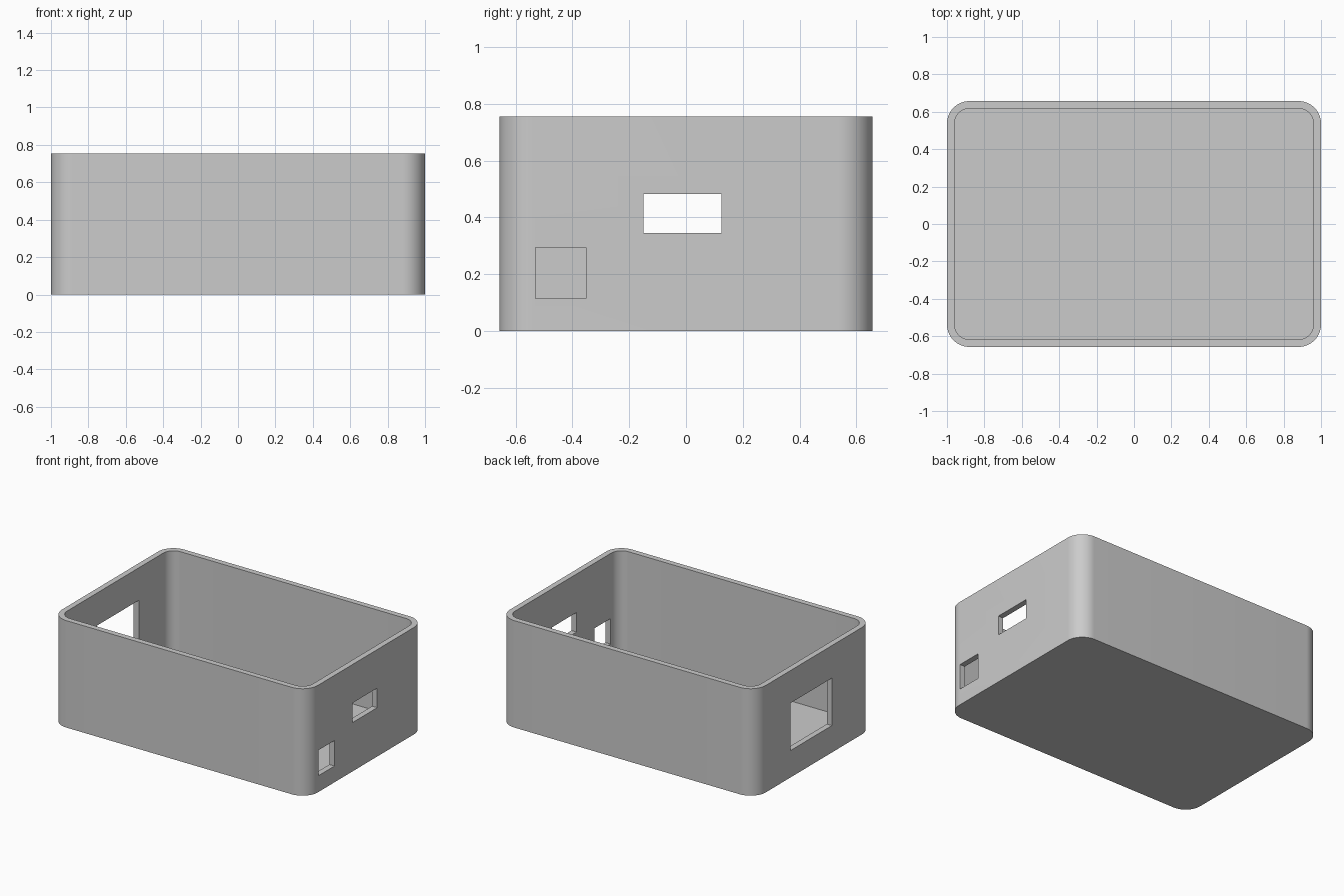
import bpy, bmesh, math

cube = bpy.data.objects.get("Cube")
if cube:
    bpy.data.objects.remove(cube, do_unlink=True)

HALF_X, HALF_Y, HEIGHT = 1.0, 0.657, 0.755
WALL, RADIUS = 0.04, 0.12

grey = bpy.data.materials.new("plain grey")
grey.use_nodes = True
colour = (0.6, 0.6, 0.6, 1)
grey.diffuse_color = colour
grey.node_tree.nodes["Principled BSDF"].inputs["Base Color"].default_value = colour


def rounded_block(name, hx, hy, radius, z0, z1, steps=16):
    """Upright block with rounded vertical corners."""
    bm = bmesh.new()
    ring = []
    for i, (sx, sy) in enumerate([(1, 1), (-1, 1), (-1, -1), (1, -1)]):
        for k in range(steps + 1):
            a = math.pi / 2 * (i + k / steps)
            ring.append(bm.verts.new((sx * (hx - radius) + radius * math.cos(a),
                                      sy * (hy - radius) + radius * math.sin(a), z0)))
    base = bm.faces.new(ring)
    top = bmesh.ops.extrude_face_region(bm, geom=[base])["geom"]
    bmesh.ops.translate(bm, vec=(0, 0, z1 - z0),
                        verts=[v for v in top if isinstance(v, bmesh.types.BMVert)])
    bmesh.ops.recalc_face_normals(bm, faces=bm.faces)
    return add_object(name, bm)


def port_cutter(name, x, y0, y1, z0, z1):
    """Box that pierces one end wall."""
    bm = bmesh.new()
    bmesh.ops.create_cube(bm, size=1)
    bmesh.ops.scale(bm, vec=(0.3, y1 - y0, z1 - z0), verts=bm.verts)
    bmesh.ops.translate(bm, vec=(x, (y0 + y1) / 2, (z0 + z1) / 2), verts=bm.verts)
    return add_object(name, bm)


def add_object(name, bm):
    mesh = bpy.data.meshes.new(name)
    bm.to_mesh(mesh)
    bm.free()
    mesh.materials.append(grey)
    obj = bpy.data.objects.new(name, mesh)
    bpy.context.collection.objects.link(obj)
    return obj


# Open-topped tray with rounded corners
box = rounded_block("enclosure_box", HALF_X, HALF_Y, RADIUS, 0, HEIGHT)
cutters = [
    rounded_block("cavity_cutter", HALF_X - WALL, HALF_Y - WALL, RADIUS - WALL, WALL, HEIGHT + 0.2),
    # Two small ports in one end, one large port in the other
    port_cutter("slot_port_cutter", HALF_X, -0.15, 0.125, 0.345, 0.483),
    port_cutter("square_port_cutter", HALF_X, -0.53, -0.352, 0.115, 0.295),
    port_cutter("large_port_cutter", -HALF_X, -0.2, 0.265, 0.19, 0.525),
]

bpy.ops.object.select_all(action="DESELECT")
box.select_set(True)
bpy.context.view_layer.objects.active = box
for cutter in cutters:
    cutter.hide_render = True
    mod = box.modifiers.new(cutter.name, "BOOLEAN")
    mod.operation, mod.solver, mod.object = "DIFFERENCE", "EXACT", cutter
    bpy.ops.object.modifier_apply(modifier=mod.name)
    bpy.data.objects.remove(cutter, do_unlink=True)

bpy.ops.object.shade_smooth_by_angle(angle=math.radians(30))
